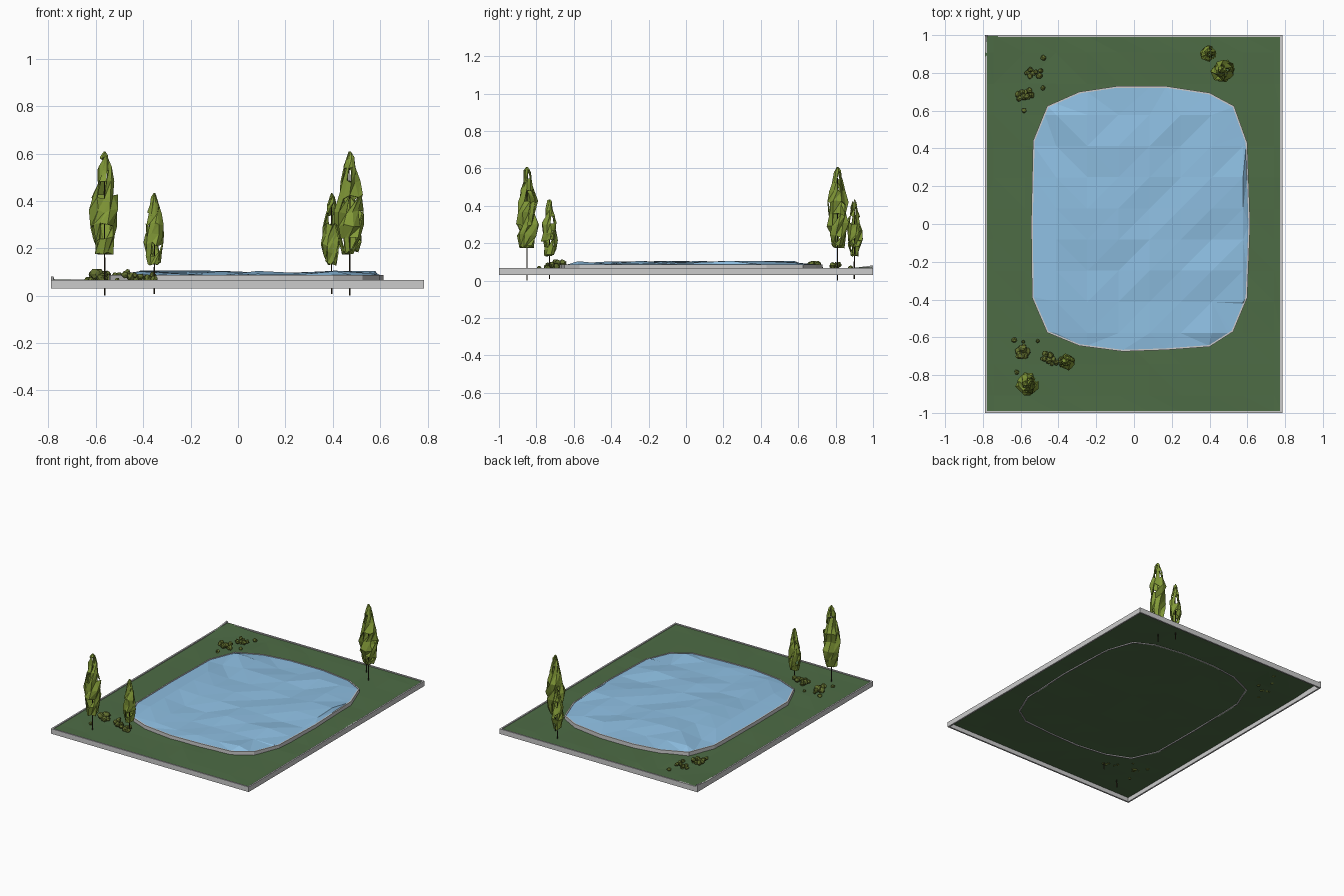
import bpy, bmesh, random
from math import sin, cos, pi
from mathutils import Vector

if "Cube" in bpy.data.objects:
    bpy.data.objects.remove(bpy.data.objects["Cube"])

random.seed(4)


def mat(name, c):
    m = bpy.data.materials.new(name)
    m.diffuse_color = (*c, 1)
    m.use_nodes = True
    m.node_tree.nodes["Principled BSDF"].inputs["Base Color"].default_value = m.diffuse_color
    return m


GRASS = mat("grass", (0.075, 0.15, 0.06))
WATER = mat("water", (0.27, 0.52, 0.76))
LEAF = mat("leaf", (0.23, 0.33, 0.04))
BUSH = mat("bush", (0.13, 0.17, 0.03))
BARK = mat("bark", (0.04, 0.03, 0.015))


def finish(bm, name, material=None):
    me = bpy.data.meshes.new(name)
    bm.to_mesh(me)
    bm.free()
    ob = bpy.data.objects.new(name, me)
    bpy.context.collection.objects.link(ob)
    if material:
        me.materials.append(material)
    return ob


def sheet(name, outline, z, step, amp, material, lift=lambda v: 0):
    """Flat outline cut into a grid, triangulated and rippled."""
    bm = bmesh.new()
    bm.faces.new([bm.verts.new((x, y, z)) for x, y in outline])
    edge = {tuple(round(c, 3) for c in v.co) for v in bm.verts}
    for axis in ((1, 0, 0), (0, 1, 0)):
        for i in range(-8, 9):
            bmesh.ops.bisect_plane(bm, geom=bm.verts[:] + bm.edges[:] + bm.faces[:],
                                   plane_co=Vector(axis) * (i + .5) * step, plane_no=axis)
    bmesh.ops.triangulate(bm, faces=bm.faces[:])
    for v in bm.verts:
        if not v.is_boundary:
            v.co.z += random.uniform(*amp)
        v.co.z += lift(v.co)
    return finish(bm, name, material)


def wall(name, outline, thick, z0, z1, tops=None):
    """Closed upright band following an outline, thickened inward."""
    bm = bmesh.new()
    n = len(outline)
    pts = [Vector(p) for p in outline]
    rings = []
    for i, p in enumerate(pts):
        a, b = (p - pts[i - 1]).normalized(), (pts[(i + 1) % n] - p).normalized()
        na, nb = Vector((-a.y, a.x)), Vector((-b.y, b.x))
        q = p + (na + nb) * thick / (1 + na.dot(nb))
        t = tops[i] if tops else z1
        rings.append([bm.verts.new((c.x, c.y, z)) for c, z in ((p, z0), (p, t), (q, t), (q, z0))])
    for i in range(n):
        a, b = rings[i], rings[(i + 1) % n]
        for k in range(4):
            bm.faces.new((a[k], b[k], b[(k + 1) % 4], a[(k + 1) % 4]))
    bmesh.ops.recalc_face_normals(bm, faces=bm.faces[:])
    return finish(bm, name)


# Plot border (the back left corner kicks up) and lawn
border = [(-.79, -1), (.785, -1), (.785, 1), (-.775, 1), (-.79, 1), (-.79, .9)]
wall("plot_border", border, .011, .03, .066, [.066, .066, .066, .068, .08, .068])
lawn = [(-.785, -.995), (.78, -.995), (.78, .995), (-.785, .995)]
sheet("lawn", lawn, .061, .165, (-.003, .003), GRASS,
      lambda c: .008 if c.x < -.6 and c.y > .8 else 0)

# Pond edge and rippled water
pond = [(-.46, -.575), (-.29, -.645), (-.06, -.675), (.17, -.667), (.40, -.65), (.525, -.57),
        (.60, -.39), (.615, 0), (.60, .43), (.53, .625), (.40, .695), (.17, .73), (-.09, .73),
        (-.29, .70), (-.46, .625), (-.535, .44), (-.545, 0), (-.54, -.39)]
wall("pond_edge", pond, .009, .055, .087)
sheet("pond_water", [(x * .988, y * .99) for x, y in pond], .083, .165, (.0, .023), WATER)


# Poplars: twisted open leaf shell on a thin trunk
PROFILE = [(0, .30), (.02, .62), (.15, .82), (.28, 1), (.42, 1.02), (.56, .9),
           (.70, .68), (.83, .46), (.94, .32), (1, .08)]


def poplar(x, y, z0, z1, r, foot):
    bm = bmesh.new()
    n = 10
    rings = []
    for k, (t, w) in enumerate(PROFILE):
        ring = []
        for i in range(n):
            a = 2 * pi * (i + k * .3) / n + random.uniform(-.18, .18)
            s = r * w * random.choice((.72, .88, 1, 1.1))
            z = z0 + (z1 - z0) * t
            if 0 < k < len(PROFILE) - 1:
                z += random.uniform(-.012, .012)
            ring.append(bm.verts.new((x + s * cos(a), y + s * sin(a), z)))
        rings.append(ring)
    for k, (a, b) in enumerate(zip(rings, rings[1:])):
        for i in range(n):
            j = (i + 1) % n
            if random.random() < (.3 if k > 5 else .14):
                continue
            bm.faces.new((a[i], a[j], b[j]))
            if random.random() > .1:
                bm.faces.new((a[i], b[j], b[i]))
    ob = finish(bm, "poplar_leaves", LEAF)
    mod = ob.modifiers.new("thickness", "SOLIDIFY")
    mod.thickness = .006
    bpy.ops.mesh.primitive_cone_add(vertices=6, radius1=.0035, radius2=.002,
                                    depth=z1 - .06 - foot, location=(x, y, (z1 - .06 + foot) / 2))
    trunk = bpy.context.object
    trunk.name = "poplar_trunk"
    trunk.data.materials.append(BARK)


for x, y in ((-.563, -.85), (.472, .81)):
    poplar(x, y, .175, .608, .06, 0)
for x, y in ((-.353, -.73), (.395, .90)):
    poplar(x, y, .132, .434, .042, .008)


# Bushes: clumps of faceted balls
def bush(x, y, r, count):
    bm = bmesh.new()
    for i in range(count):
        d = r * .65 if count > 1 else 0
        a = 2 * pi * i / count + x * 40
        s = r * (random.uniform(.5, .72) if count > 1 else 1)
        c = Vector((x + d * cos(a), y + d * sin(a), .066 + (r * random.uniform(0, .9) if count > 1 else 0)))
        for v in bmesh.ops.create_icosphere(bm, subdivisions=2, radius=s)["verts"]:
            v.co = v.co * random.uniform(.78, 1.15) + c
    finish(bm, "bush", BUSH)


for x, y, r, count in ((-.55, .80, .026, 4), (-.505, .80, .024, 3), (-.48, .88, .014, 1),
                       (-.482, .72, .013, 1), (-.60, .68, .026, 4), (-.56, .69, .026, 4),
                       (-.582, .60, .013, 1), (-.59, -.68, .032, 5), (-.585, -.635, .018, 2),
                       (-.635, -.615, .014, 1), (-.51, -.62, .010, 1), (-.46, -.705, .030, 4),
                       (-.425, -.73, .022, 3), (-.62, -.785, .013, 1), (-.37, -.73, .026, 4)):
    bush(x, y, r, count)
